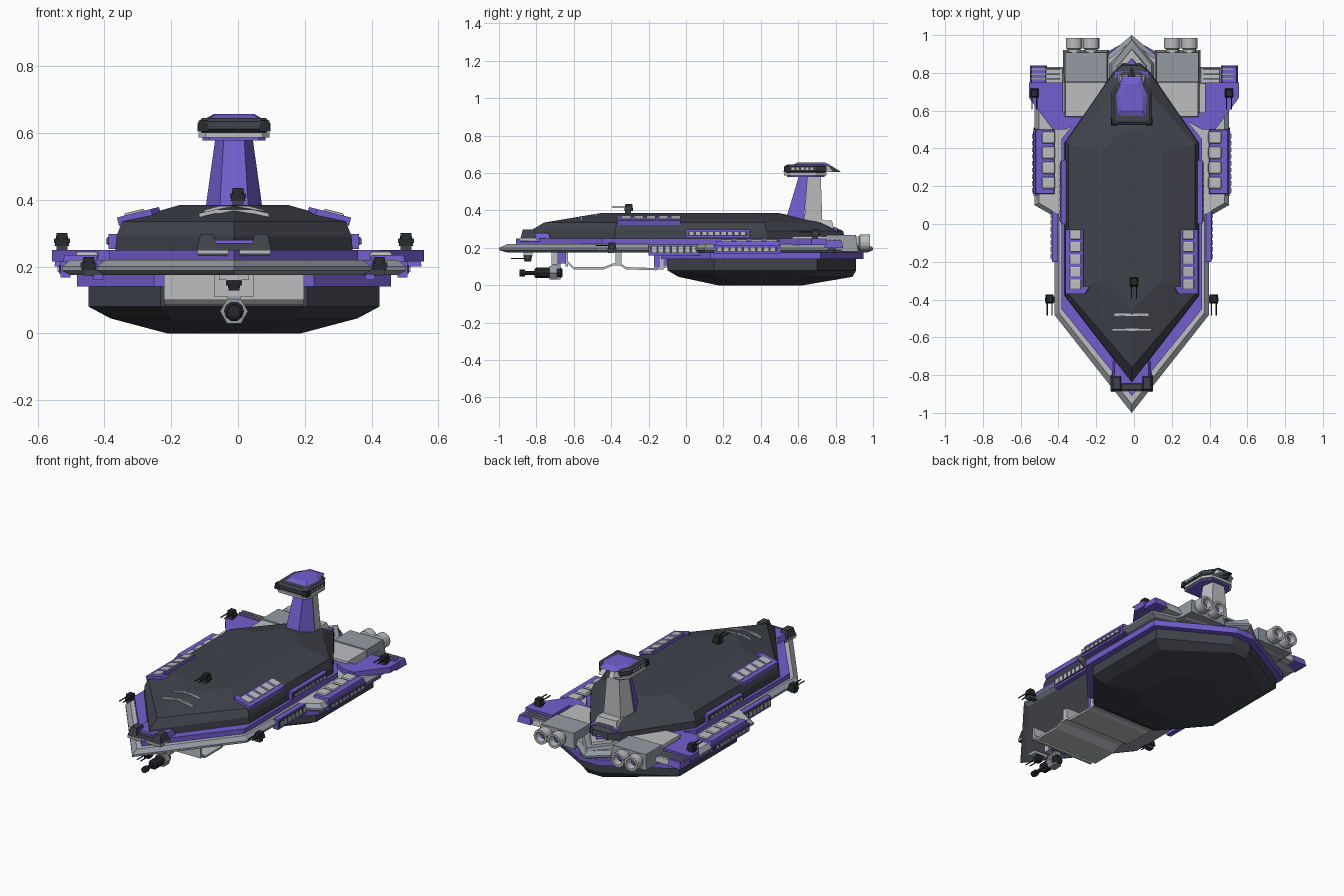
import bpy, bmesh, math
from mathutils import Matrix

if "Cube" in bpy.data.objects:
    bpy.data.objects.remove(bpy.data.objects["Cube"])

C = -0.012  # centre line of the hull


def material(name, rgb):
    m = bpy.data.materials.new(name)
    m.diffuse_color = (*rgb, 1)
    m.use_nodes = True
    m.node_tree.nodes["Principled BSDF"].inputs["Base Color"].default_value = m.diffuse_color
    return m


PURPLE = material("purple", (0.17, 0.11, 0.62))
LIGHT = material("light grey", (0.50, 0.51, 0.52))
MID = material("blue grey", (0.30, 0.33, 0.37))
DARK = material("dark slate", (0.05, 0.055, 0.07))
BLACK = material("near black", (0.02, 0.021, 0.025))


def build(name, verts, faces, mat, mirror=False, top=None, bevel=0, cx=C):
    """Mesh object; optional mirror over the centre line, top colour, bevel."""
    me = bpy.data.meshes.new(name)
    me.from_pydata(verts, [], faces)
    bm = bmesh.new()
    bm.from_mesh(me)
    bmesh.ops.recalc_face_normals(bm, faces=bm.faces)
    if top:
        for f in bm.faces:
            f.material_index = int(f.normal.z > 0.9)
    bm.to_mesh(me)
    bm.free()
    me.materials.append(mat)
    if top:
        me.materials.append(top)
    ob = bpy.data.objects.new(name, me)
    bpy.context.collection.objects.link(ob)
    ob.location.x = cx
    if bevel:
        b = ob.modifiers.new("bevel", "BEVEL")
        b.width, b.segments = bevel, 2
    if mirror:
        ob.modifiers.new("mirror", "MIRROR").use_mirror_merge = False
    return ob


def loft(name, rings, mat, full=False, **kw):
    """Skin half outlines (mirrored to full rings) stacked at given heights."""
    verts, n = [], 0
    for pts, z in rings:
        ring = list(pts)
        if not full:
            ring += [(-x, y) for x, y in reversed(pts) if x > 0]
        n = len(ring)
        verts += [(x, y, z) for x, y in ring]
    faces = [tuple(range(n)), tuple(range(len(verts) - n, len(verts)))]
    for r in range(len(rings) - 1):
        for i in range(n):
            j = (i + 1) % n
            faces.append((r * n + i, r * n + j, (r + 1) * n + j, (r + 1) * n + i))
    return build(name, verts, faces, mat, **kw)


def slab(name, x0, x1, y0, y1, z0, z1, mat, inset=0, **kw):
    """Box with an optionally smaller top."""
    def rect(d):
        return [(x0 + d, y0 + d), (x1 - d, y0 + d), (x1 - d, y1 - d), (x0 + d, y1 - d)]
    return loft(name, [(rect(0), z0), (rect(inset), z1)], mat, full=True, **kw)


def lathe(name, x, z, prof, mat, n=12, closed=False, **kw):
    """Turned part along y from (y, radius) points; closed makes a ring."""
    verts = [(x + r * math.cos(2 * math.pi * i / n), y, z + r * math.sin(2 * math.pi * i / n))
             for y, r in prof for i in range(n)]
    m = len(prof)
    faces = [(a * n + i, a * n + (i + 1) % n, (a + 1) % m * n + (i + 1) % n, (a + 1) % m * n + i)
             for a in range(m if closed else m - 1) for i in range(n)]
    if not closed:
        faces += [tuple(range(n)), tuple(range((m - 1) * n, m * n))]
    return build(name, verts, faces, mat, **kw)


def sheet(name, path, x0, x1, t, mat, **kw):
    """Thin sheet following a (y, z) path, spanning x0..x1."""
    verts = [v for y, z in path for v in ((x0, y, z), (x1, y, z), (x0, y, z + t), (x1, y, z + t))]
    faces = [(0, 1, 3, 2)]
    for i in range(0, len(verts) - 4, 4):
        for a, b in ((0, 1), (1, 3), (3, 2), (2, 0)):
            faces.append((i + a, i + b, i + 4 + b, i + 4 + a))
    k = len(verts) - 4
    faces.append((k, k + 1, k + 3, k + 2))
    return build(name, verts, faces, mat, **kw)


# lower hull pod and its purple rim
pod = [(0.22, -0.10), (0.435, 0.15), (0.435, 0.70), (0.06, 0.91)]
loft("lower_hull", [([(0.09, 0.17), (0.2, 0.28), (0.2, 0.52), (0.03, 0.625)], 0),
                    ([(0.19, -0.04), (0.37, 0.17), (0.37, 0.66), (0.05, 0.89)], 0.045),
                    (pod, 0.08), (pod, 0.145)], DARK)
rim = [(0.24, -0.13), (0.47, 0.13), (0.47, 0.72), (0.06, 0.95)]
loft("lower_rim", [(rim, 0.14), (rim, 0.175)], PURPLE)

# main deck plate with chamfered edge
deck = [(0, -1.0), (0.41, -0.48), (0.41, 0.04), (0.515, 0.10), (0.515, 0.76),
        (0.37, 0.80), (0.36, 0.86), (0.12, 0.90), (0, 1.0)]
deck_in = [(0, -0.955), (0.385, -0.47), (0.385, 0.05), (0.49, 0.11), (0.49, 0.75),
           (0.36, 0.78), (0.35, 0.84), (0.11, 0.88), (0, 0.97)]
loft("main_deck", [(deck_in, 0.175), (deck, 0.188), (deck, 0.20), (deck_in, 0.22)], MID, top=LIGHT)
p = [(0, -0.91), (0.372, -0.45), (0.372, 0.45), (0.2, 0.66), (0.10, 0.80)]
loft("purple_deck", [(p, 0.215), (p, 0.25)], PURPLE)

# faceted upper hull
loft("upper_hull", [([(0, -0.84), (0.355, -0.38), (0.355, 0.43), (0.10, 0.80), (0.05, 0.85)], 0.25),
                    ([(0, -0.835), (0.352, -0.38), (0.352, 0.43), (0.10, 0.795), (0.05, 0.84)], 0.29),
                    ([(0, -0.76), (0.335, -0.37), (0.335, 0.42), (0.09, 0.70), (0.04, 0.74)], 0.335),
                    ([(0, -0.46), (0.16, -0.30), (0.16, 0.38), (0.07, 0.48), (0.03, 0.50)], 0.385)], DARK)

# rear wings
wing = [(0.2, 0.59), (0.36, 0.50), (0.43, 0.50), (0.49, 0.58), (0.557, 0.67), (0.557, 0.75),
        (0.375, 0.75), (0.375, 0.59)]
loft("rear_wing", [(wing, 0.215), (wing, 0.25)], PURPLE, full=True, mirror=True, cx=0)
slab("wing_flap", 0.46, 0.55, 0.74, 0.84, 0.20, 0.24, PURPLE, 0.008, mirror=True, cx=0)
slab("wing_flap_root", 0.36, 0.47, 0.74, 0.83, 0.20, 0.23, LIGHT, 0.006, mirror=True)
for i in range(3):
    slab("flap_slat", 0.38, 0.535, 0.765 + i * 0.025, 0.773 + i * 0.025, 0.228, 0.244, MID, mirror=True)

# engine decks and nozzles
slab("engine_deck", 0.13, 0.36, 0.56, 0.76, 0.21, 0.262, LIGHT, 0.01, mirror=True)
slab("engine_block", 0.12, 0.365, 0.74, 0.92, 0.18, 0.268, MID, 0.012, mirror=True)
for x in (0.215, 0.305):
    lathe("engine_nozzle", x, 0.228, [(0.90, 0.034), (0.925, 0.034), (0.93, 0.044), (0.985, 0.044),
                                      (0.985, 0.030), (0.91, 0.024)], LIGHT, 16, True, mirror=True)
    lathe("engine_core", x, 0.228, [(0.92, 0.03), (0.945, 0.026), (0.965, 0.010)], PURPLE, mirror=True)

# ridged stern point
for i, (w, m) in enumerate(((0.13, MID), (0.09, LIGHT), (0.05, PURPLE))):
    q = [(w, 0.70), (w, 0.985 - w - i * 0.05), (0, 0.985 - i * 0.05)]
    loft("stern_ridge", [(q, 0.20), ([(x * 0.8, y - 0.01) for x, y in q], 0.24 + i * 0.015)], m)

# command tower: neck, foot and bridge head
loft("tower_neck_front", [([(0.045, 0.53), (0.09, 0.63)], 0.34), ([(0.03, 0.605), (0.055, 0.65)], 0.59)], PURPLE)
loft("tower_neck_back", [([(0.085, 0.63), (0.06, 0.73)], 0.31), ([(0.052, 0.65), (0.04, 0.72)], 0.60)], LIGHT)
slab("tower_foot", -0.085, 0.085, 0.68, 0.80, 0.27, 0.345, LIGHT, 0.02)
slab("tower_foot_trim", -0.09, 0.09, 0.70, 0.81, 0.29, 0.305, PURPLE)
head = [(0.085, 0.525), (0.107, 0.55), (0.107, 0.70), (0.07, 0.75)]
head_in = [(0.075, 0.54), (0.095, 0.56), (0.095, 0.69), (0.06, 0.74)]
loft("bridge_floor", [(head, 0.587), (head, 0.602)], LIGHT)
loft("bridge_floor_trim", [(head_in, 0.578), (head_in, 0.588)], PURPLE)
loft("bridge_band", [(head_in, 0.60), (head, 0.612), (head, 0.634), (head_in, 0.645)], DARK)
loft("bridge_roof", [([(0.08, 0.56), (0.09, 0.68), (0.05, 0.78)], 0.64),
                     ([(0.055, 0.60), (0.06, 0.68), (0.03, 0.74)], 0.657)], PURPLE)
loft("bridge_tail", [([(0.08, 0.70), (0.05, 0.79)], 0.605), ([(0.075, 0.70), (0.04, 0.76)], 0.643)], LIGHT)
loft("bridge_tail_tip", [([(0.04, 0.75), (0, 0.83)], 0.605), ([(0.035, 0.73), (0, 0.78)], 0.637)], DARK)
slab("bridge_cheek", 0.075, 0.11, 0.522, 0.56, 0.605, 0.638, BLACK, 0.004, mirror=True)
for i in range(5):
    slab("bridge_window", 0.103, 0.11, 0.565 + i * 0.025, 0.58 + i * 0.025, 0.617, 0.63, LIGHT, mirror=True)

# forward bridge on the bow
slab("bow_bridge", -0.105, 0.105, -0.86, -0.72, 0.235, 0.28, PURPLE, 0.015)
slab("bow_bridge_front", -0.108, 0.108, -0.885, -0.84, 0.232, 0.27, DARK, 0.008)
slab("bow_cheek", 0.05, 0.112, -0.885, -0.80, 0.25, 0.298, DARK, 0.012, mirror=True)
slab("bow_sill", -0.11, 0.11, -0.89, -0.80, 0.238, 0.25, LIGHT)

# tilted window panels on top of the upper hull
tilt = Matrix.Translation((0.285, 0, 0.352)) @ Matrix.Rotation(math.radians(14), 4, "Y")
panel = [(-0.065, -0.33), (-0.04, -0.37), (0.065, -0.37), (0.065, -0.03), (-0.03, -0.03), (-0.03, -0.33)]
parts = [loft("roof_panel", [(panel, -0.015), (panel, 0.011)], PURPLE, full=True, mirror=True)]
for i in range(5):
    y = -0.345 + i * 0.066
    parts.append(slab("roof_window", -0.02, 0.042, y, y + 0.052, 0.005, 0.017, LIGHT, mirror=True, bevel=0.005))
for o in parts:
    o.data.transform(tilt)

# side pods with pads, and strips of side windows
slab("side_pod", 0.40, 0.52, 0.15, 0.51, 0.175, 0.235, PURPLE, 0.012, mirror=True)
for i in range(4):
    y = 0.185 + i * 0.08
    slab("pod_pad", 0.405, 0.475, y, y + 0.065, 0.22, 0.246, LIGHT, mirror=True, bevel=0.01)


def window_strip(name, x, y0, y1, z0, z1, n):
    slab(name, x - 0.03, x, y0, y1, z0, z1, PURPLE, mirror=True)
    slab(name + "_band", x - 0.02, x + 0.004, y0 + 0.01, y1 - 0.01, z0 + 0.012, z1 - 0.01, DARK, mirror=True)
    step = (y1 - y0 - 0.03) / n
    for i in range(n):
        y = y0 + 0.018 + i * step
        slab(name + "_pane", x, x + 0.008, y, y + step * 0.65, z0 + 0.016, z1 - 0.014, LIGHT, mirror=True)


window_strip("upper_windows", 0.375, 0.0, 0.34, 0.252, 0.298, 9)
window_strip("pod_windows", 0.52, 0.15, 0.50, 0.168, 0.215, 9)
window_strip("flank_windows", 0.422, -0.20, 0.08, 0.16, 0.22, 7)

# roof chevrons
for y, w in ((-0.48, 0.09), (-0.56, 0.105)):
    z = 0.386 + (y + 0.44) * 0.12
    pts = [(-w, z - 0.012), (-w / 2, z), (w / 2, z), (w, z - 0.012)]
    v = [(x, yy, zz + d) for x, zz in pts for yy in (y - 0.006, y + 0.006) for d in (-0.012, 0)]
    f = [(0, 1, 3, 2), (12, 13, 15, 14)]
    f += [(i + a, i + b, i + 4 + b, i + 4 + a) for i in (0, 4, 8) for a, b in ((0, 1), (1, 3), (3, 2), (2, 0))]
    build("roof_chevron", v, f, LIGHT)

# scalloped keel sheet under the bow, with frames
path = [(-0.635, 0.185), (-0.63, 0.115), (-0.60, 0.085), (-0.44, 0.085), (-0.39, 0.105), (-0.355, 0.108),
        (-0.32, 0.085), (-0.16, 0.08), (-0.08, 0.10)]
sheet("keel_sheet", path, -0.21, 0.21, 0.012, LIGHT)
slab("keel_front_wall", -0.21, 0.21, -0.645, -0.63, 0.10, 0.19, LIGHT)
slab("keel_partition", -0.21, 0.21, -0.378, -0.345, 0.105, 0.19, LIGHT)
slab("keel_rear_box", -0.205, 0.205, -0.17, -0.09, 0.095, 0.18, PURPLE)
slab("keel_rear_frame", -0.21, 0.21, -0.14, -0.12, 0.085, 0.18, LIGHT)

# main gun hanging below the bow
slab("gun_mount", -0.06, 0.06, -0.72, -0.685, 0.11, 0.19, LIGHT)
slab("gun_mount_back", -0.05, 0.05, -0.69, -0.64, 0.115, 0.185, PURPLE)
slab("gun_post", -0.02, 0.02, -0.72, -0.67, 0.03, 0.12, MID)
lathe("gun_collar", 0, 0.066, [(-0.73, 0.042), (-0.69, 0.042), (-0.69, 0.028), (-0.73, 0.028)], MID, 6, True)
lathe("gun_body", 0, 0.066, [(-0.81, 0.022), (-0.80, 0.03), (-0.67, 0.03), (-0.66, 0.02)], BLACK, 10)
lathe("gun_barrel", 0, 0.066, [(-0.89, 0.011), (-0.80, 0.011)], BLACK, 8)
lathe("gun_muzzle", 0, 0.066, [(-0.89, 0.018), (-0.86, 0.018)], BLACK, 8)


def turret(x, y, z, mirror=False, flip=1):
    """Small twin gun; flip = -1 hangs it below."""
    def box(name, a, b, c, d, lo, hi, m, i=0):
        slab(name, x + a, x + b, y + c, y + d, z + flip * lo, z + flip * hi, m, i, mirror=mirror)
    box("turret_base", -0.016, 0.016, -0.016, 0.016, -0.005, 0.015, DARK)
    box("turret_head", -0.022, 0.022, -0.02, 0.028, 0.012, 0.05, BLACK, 0.006)
    box("turret_ring", -0.024, 0.024, -0.01, 0.012, 0.02, 0.034, DARK)
    for s in (-0.013, 0.013):
        lathe("turret_barrel", x + s, z + flip * 0.034, [(y - 0.085, 0.0035), (y - 0.01, 0.0035)],
              BLACK, 6, mirror=mirror)


turret(0.515, 0.69, 0.25, True)
turret(0.435, -0.40, 0.178, True)
turret(0.012, -0.31, 0.385)
turret(0, -0.85, 0.178, flip=-1)
slab("chin_mount", -0.045, 0.045, -0.87, -0.82, 0.16, 0.185, LIGHT)
slab("side_turret_arm", 0.39, 0.45, -0.415, -0.385, 0.176, 0.192, DARK, mirror=True)
